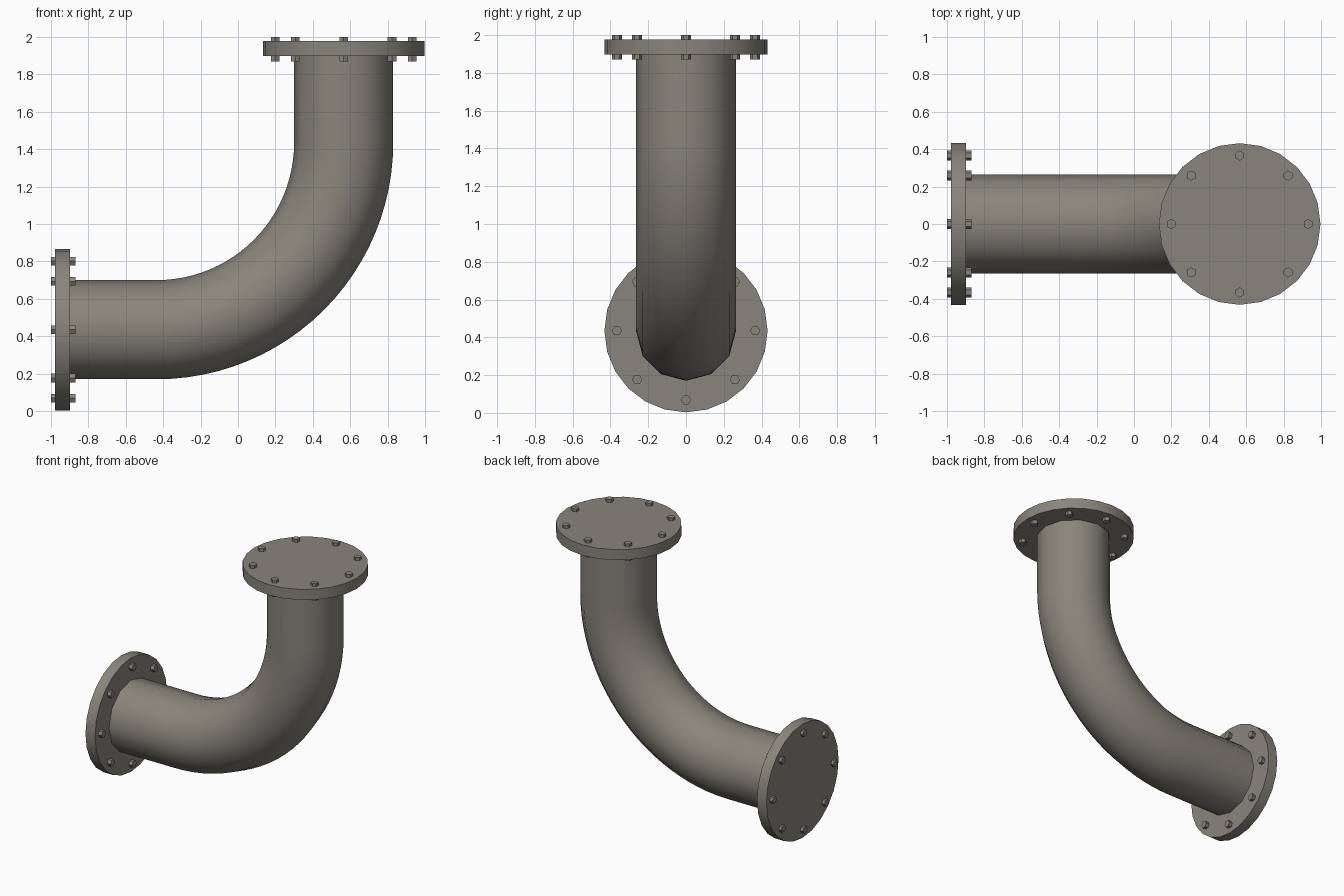
import bpy, bmesh, math
from mathutils import Vector

if "Cube" in bpy.data.objects:
    bpy.data.objects.remove(bpy.data.objects["Cube"])

metal = bpy.data.materials.new("warm grey metal")
metal.diffuse_color = (0.25, 0.235, 0.2, 1)
metal.use_nodes = True
metal.node_tree.nodes["Principled BSDF"].inputs["Base Color"].default_value = metal.diffuse_color

AXIS = 0.435                      # height of the lower pipe axis
TOP_X = 0.565                     # x of the upright pipe axis
BEND = 1.0                        # bend radius of the pipe axis
PIPE_R, FLANGE_R, BOLT_R, BOLT_RING = 0.265, 0.432, 0.027, 0.366


def finish(obj, name, angle=35):
    obj.name = name
    obj.data.materials.clear()
    obj.data.materials.append(metal)
    bpy.ops.object.select_all(action='DESELECT')
    obj.select_set(True)
    bpy.context.view_layer.objects.active = obj
    bpy.ops.object.shade_smooth_by_angle(angle=math.radians(angle))


def cylinder(name, sides, radius, depth, loc, rot):
    bpy.ops.mesh.primitive_cylinder_add(vertices=sides, radius=radius, depth=depth,
                                        location=loc, rotation=rot)
    finish(bpy.context.object, name)


# Pipe: a 12-sided ring swept along straight - quarter bend - straight
path = [(-0.92, AXIS, 0.0)]
steps = 24
for i in range(steps + 1):
    a = math.pi / 2 * i / steps
    path.append((TOP_X - BEND + BEND * math.sin(a), AXIS + BEND - BEND * math.cos(a), a))
path.append((TOP_X, 1.92, math.pi / 2))

bm = bmesh.new()
rings = []
for x, z, a in path:
    normal = Vector((-math.sin(a), 0, math.cos(a)))
    side = Vector((0, 1, 0))
    ring = []
    for k in range(12):
        t = math.tau * k / 12
        ring.append(bm.verts.new(Vector((x, 0, z))
                                 + PIPE_R * (math.cos(t) * normal + math.sin(t) * side)))
    rings.append(ring)
for r0, r1 in zip(rings, rings[1:]):
    for k in range(12):
        j = (k + 1) % 12
        bm.faces.new((r0[k], r0[j], r1[j], r1[k]))
bm.faces.new(rings[0])
bm.faces.new(rings[-1])
bmesh.ops.recalc_face_normals(bm, faces=bm.faces)
mesh = bpy.data.meshes.new("elbow_pipe")
bm.to_mesh(mesh)
bm.free()
pipe = bpy.data.objects.new("elbow_pipe", mesh)
bpy.context.collection.objects.link(pipe)
finish(pipe, "elbow_pipe")

# Flanges, each with a ring of eight hexagonal bolts passing through
sideways = (0, math.pi / 2, 0)
cylinder("top_flange", 24, FLANGE_R, 0.08, (TOP_X, 0, 1.938), (0, 0, 0))
cylinder("left_flange", 24, FLANGE_R, 0.08, (-0.938, 0, AXIS), sideways)
for k in range(8):
    t = math.tau * k / 8
    u, v = BOLT_RING * math.cos(t), BOLT_RING * math.sin(t)
    cylinder(f"top_bolt_{k + 1}", 6, BOLT_R, 0.13, (TOP_X + u, v, 1.935), (0, 0, 0))
    cylinder(f"left_bolt_{k + 1}", 6, BOLT_R, 0.13, (-0.935, v, AXIS + u), sideways)
